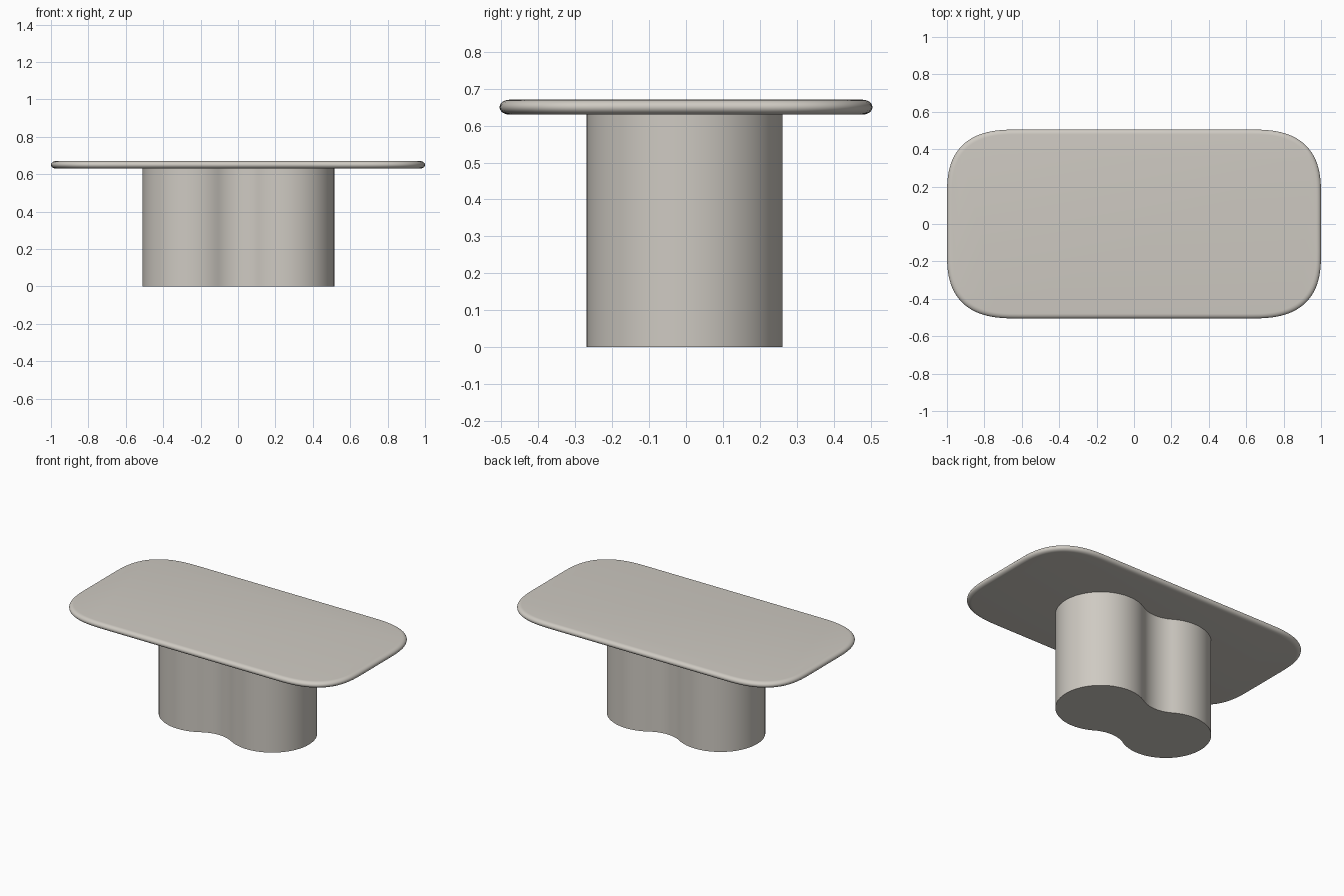
import bpy, bmesh, math

if "Cube" in bpy.data.objects:
    bpy.data.objects.remove(bpy.data.objects["Cube"])


def make_material(name, rgb):
    m = bpy.data.materials.new(name)
    m.diffuse_color = (*rgb, 1.0)
    m.use_nodes = True
    m.node_tree.nodes["Principled BSDF"].inputs["Base Color"].default_value = m.diffuse_color
    return m


def loft(name, loops, mat, angle=35):
    """Skin stacked closed loops and cap both ends."""
    bm = bmesh.new()
    rings = [[bm.verts.new(p) for p in loop] for loop in loops]
    for a, b in zip(rings, rings[1:]):
        n = len(a)
        for i in range(n):
            j = (i + 1) % n
            bm.faces.new((a[i], a[j], b[j], b[i]))
    bm.faces.new(rings[0][::-1])
    bm.faces.new(rings[-1])
    bmesh.ops.recalc_face_normals(bm, faces=bm.faces)
    me = bpy.data.meshes.new(name)
    bm.to_mesh(me)
    bm.free()
    ob = bpy.data.objects.new(name, me)
    bpy.context.collection.objects.link(ob)
    me.materials.append(mat)
    bpy.ops.object.select_all(action='DESELECT')
    ob.select_set(True)
    bpy.context.view_layer.objects.active = ob
    bpy.ops.object.shade_smooth_by_angle(angle=math.radians(angle))
    return ob


stone = make_material("warm_grey", (0.62, 0.59, 0.54))


# Table top: rectangle with soft superelliptic corners and a rounded rim
def top_outline(inset, z, n=2.7, steps=24):
    pts = []
    for q in range(4):
        for k in range(steps + 1):
            t = math.pi / 2 * (q + k / steps)
            c, s = math.cos(t), math.sin(t)
            # direction of this corner
            sx = 1 if q in (0, 3) else -1
            sy = 1 if q in (0, 1) else -1
            x = sx * (0.62 + (0.38 - inset) * abs(c) ** (2 / n))
            y = sy * (0.15 + (0.355 - inset) * abs(s) ** (2 / n))
            pts.append((x, y, z))
    return pts


rim = []
for k in range(13):
    a = -math.pi / 2 + math.pi * k / 12
    rim.append(top_outline(0.026 * (1 - math.cos(a)), 0.65 + 0.02 * math.sin(a)))
loft("table_top", rim, stone, 40)


# Pedestal: two round lobes blended by concave arcs
R, D, NECK = 0.265, 0.248, 0.195
F = (D * D + NECK * NECK - R * R) / (2 * (R - NECK))  # blend arc radius
H = NECK + F                                          # blend arc centre
phi = math.atan2(H, D)                                # lobe-to-blend angle


def arc(cx, cy, r, a0, a1, n):
    return [(cx + r * math.cos(a0 + (a1 - a0) * i / n),
             cy + r * math.sin(a0 + (a1 - a0) * i / n)) for i in range(n)]


half = arc(D, 0, R, -(math.pi - phi), math.pi - phi, 56)
half += arc(0, H, F, -phi, -(math.pi - phi), 24)
outline = half + [(-x, -y) for x, y in half]
loft("pedestal", [[(x + 0.002, y - 0.004, z) for x, y in outline]
                  for z in (0.0, 0.632)], stone)
